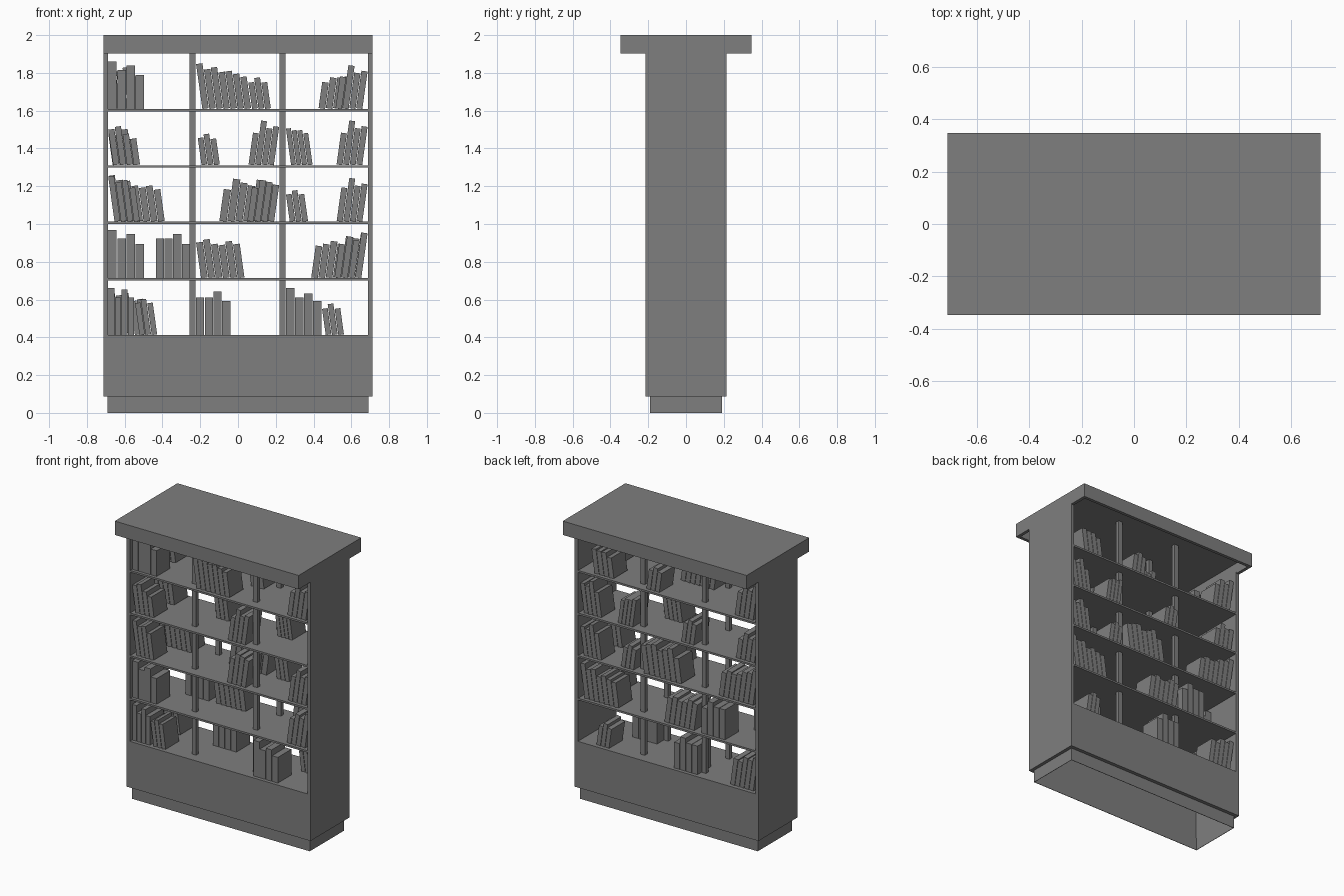
import bpy, bmesh, math
from mathutils import Matrix, Vector

dark = bpy.data.materials.new("dark_grey")
dark.diffuse_color = (0.21, 0.21, 0.21, 1)


def add_box(bm, lo, hi, m=Matrix()):
    lo, hi = Vector(lo), Vector(hi)
    s = hi - lo
    bmesh.ops.create_cube(bm, size=1, matrix=m @ Matrix.Translation((lo + hi) / 2)
                          @ Matrix.Diagonal((s.x, s.y, s.z, 1)))


def finish(name, bm):
    me = bpy.data.meshes.new(name)
    bm.to_mesh(me)
    bm.free()
    me.materials.append(dark)
    ob = bpy.data.objects.new(name, me)
    bpy.context.collection.objects.link(ob)
    return ob


def box(name, lo, hi):
    bm = bmesh.new()
    add_box(bm, lo, hi)
    return finish(name, bm)


def ring(name, x, y, z0, z1, t):
    """Open rectangular frame made from four upright boards."""
    bm = bmesh.new()
    for s in (-1, 1):
        xs, ys = sorted((s * x, s * (x - t))), sorted((s * y, s * (y - t)))
        add_box(bm, (xs[0], -y, z0), (xs[1], y, z1))
        add_box(bm, (-x + t, ys[0], z0), (x - t, ys[1], z1))
    return finish(name, bm)


# Hollow plinth and base
ring("plinth", 0.69, 0.19, 0, 0.09, 0.003)
ring("base_panels", 0.713, 0.215, 0.088, 0.412, 0.025)
box("base_deck", (-0.688, -0.193, 0.398), (0.688, 0.193, 0.412))

# Side panels
for n, s in (("left", -1), ("right", 1)):
    xs = sorted((s * 0.713, s * 0.688))
    box(n + "_side_panel", (xs[0], -0.215, 0.412), (xs[1], 0.215, 1.91))

# Overhanging top, hollow beneath
ring("top_rim", 0.713, 0.347, 1.903, 1.985, 0.022)
box("top_board", (-0.713, -0.347, 1.98), (0.713, 0.347, 2.0))

# Shelves
floors = [0.412, 0.713, 1.012, 1.311, 1.609]
for i, z in enumerate(floors[1:]):
    box(f"shelf_{i + 1}", (-0.688, -0.212, z - 0.013), (0.688, 0.212, z))

# Divider posts, front and back
for x in (-0.24, 0.235):
    for y in (-0.13, 0.13):
        box("divider_post", (x - 0.016, y - 0.014, 0.412), (x + 0.016, y + 0.014, 1.98))


def books(row, side, start, lean, heights, t=0.036):
    """Row of books; lean -1 rests on the left, 1 on the right, 0 is upright."""
    bm = bmesh.new()
    d = 1 if lean > 0 else -1
    ang = math.radians(8) * lean
    x = start - d * heights[0] * math.sin(abs(ang))
    y0, y1 = (-0.19, -0.04) if side == "front" else (0.04, 0.19)
    for h in heights:
        m = Matrix.Translation((x, 0, floors[row])) @ Matrix.Rotation(ang, 4, 'Y')
        lo, hi = sorted((0, -d * (t - 0.003)))
        add_box(bm, (lo, y0, 0), (hi, y1, h), m)
        x -= d * t / math.cos(ang)
    finish(f"books_{side}", bm)


F, B = "front", "back"
# Bottom row
books(0, F, -0.687, 0, [.25, .20, .24, .20], 0.035)
books(0, F, -0.545, -1, [.17, .19, .17], 0.032)
books(0, B, -0.687, -1, [.23, .21, .22, .18, .19])
books(0, B, -0.222, 0, [.20, .20, .23, .18], 0.046)
books(0, F, 0.253, 0, [.25, .20, .22, .18], 0.048)
books(0, B, 0.445, -1, [.14, .165, .14], 0.033)
# Second row
books(1, F, -0.687, 0, [.255, .21, .235, .18], 0.048)
books(1, B, -0.435, 0, [.21, .21, .235, .18], 0.046)
books(1, B, -0.222, -1, [.19, .205, .18, .175, .195, .18], 0.0385)
books(1, B, 0.686, 1, [.24, .21, .22, .18, .195, .18, .17], 0.038)
books(1, F, 0.686, 1, [.24, .20, .22, .18])
# Third row
books(2, F, -0.687, -1, [.24, .21, .22, .18], 0.034)
books(2, B, -0.687, -1, [.245, .22, .215, .19, .18, .19, .17], 0.038)
books(2, F, 0.218, 1, [.195, .21, .22, .18])
books(2, B, 0.218, 1, [.195, .21, .22, .19, .205, .225, .17], 0.0415)
books(2, B, 0.254, -1, [.145, .165, .145], 0.033)
for side in (F, B):
    books(2, side, 0.686, 1, [.20, .19, .23, .18], 0.0345)
# Fourth row
books(3, F, -0.687, -1, [.19, .205, .165, .14])
books(3, B, -0.687, -1, [.17, .16, .19, .14])
books(3, B, -0.213, -1, [.145, .165, .14], 0.033)
books(3, F, 0.218, 1, [.205, .195, .235, .17], 0.034)
books(3, B, 0.254, -1, [.195, .185, .185, .17], 0.029)
books(3, B, 0.686, 1, [.205, .195, .235, .17], 0.0345)
# Top row
books(4, F, -0.687, 0, [.25, .205, .23, .18], 0.048)
books(4, B, -0.687, -1, [.24, .20, .22, .17])
books(4, F, -0.222, -1, [.24, .21, .22, .195, .20, .185, .17], 0.037)
books(4, B, 0.055, -1, [.14, .165, .14], 0.034)
books(4, F, 0.686, 1, [.20, .19, .23, .17])
books(4, B, 0.60, 1, [.17, .165, .165, .14], 0.038)
